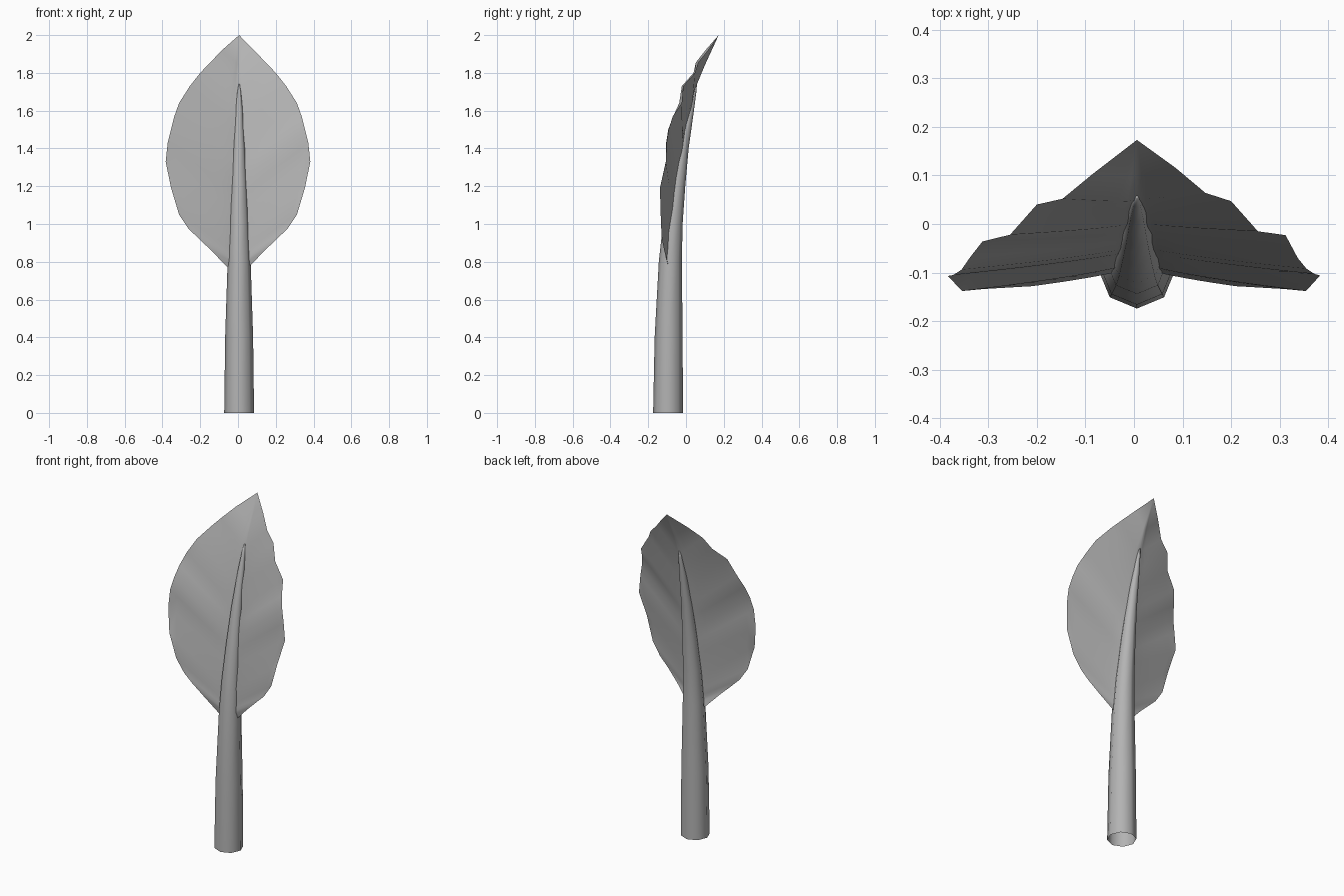
import bpy
import bmesh
import math

cube = bpy.data.objects.get("Cube")
if cube:
    bpy.data.objects.remove(cube, do_unlink=True)

grey = bpy.data.materials.new("plain_grey")
grey.use_nodes = True
colour = (0.45, 0.45, 0.45, 1)
grey.diffuse_color = colour
grey.node_tree.nodes["Principled BSDF"].inputs["Base Color"].default_value = colour


def finish(name, bm):
    """Turn a bmesh into a smooth shaded, coloured object."""
    bmesh.ops.remove_doubles(bm, verts=bm.verts, dist=0.0001)
    mesh = bpy.data.meshes.new(name)
    for face in bm.faces:
        face.smooth = True
    bm.to_mesh(mesh)
    bm.free()
    mesh.materials.append(grey)
    obj = bpy.data.objects.new(name, mesh)
    bpy.context.collection.objects.link(obj)


def bridge(bm, lower, upper, closed=False):
    """Join two rows of vertices with quads."""
    count = len(lower)
    for i in range(count if closed else count - 1):
        j = (i + 1) % count
        bm.faces.new((lower[i], lower[j], upper[j], upper[i]))


# Centre line of stem and midrib: height, depth, stem radius
MID_X = 0.006
spine = [(0, -0.095, 0.079), (0.4, -0.092, 0.074), (0.8, -0.083, 0.061),
         (1.0, -0.07, 0.052), (1.2, -0.046, 0.042), (1.4, -0.017, 0.031),
         (1.6, 0.023, 0.019), (1.7, 0.045, 0.01), (1.74, 0.055, 0.003),
         (1.85, 0.104, 0), (2.0, 0.173, 0)]


def spine_depth(z):
    for (z0, y0, _), (z1, y1, _) in zip(spine, spine[1:]):
        if z <= z1:
            return y0 + (y1 - y0) * (z - z0) / (z1 - z0)
    return spine[-1][1]


# Stem: eight-sided tapering tube, open at the foot
SIDES = 8
bm = bmesh.new()
rings = []
for z, y, radius in spine:
    if radius > 0:
        angles = [math.tau * k / SIDES for k in range(SIDES)]
        rings.append([bm.verts.new((MID_X + radius * math.sin(a),
                                    y - radius * math.cos(a), z)) for a in angles])
for lower, upper in zip(rings, rings[1:]):
    bridge(bm, lower, upper, closed=True)
bm.faces.new(rings[-1])
finish("stem", bm)

# Leaf rim, bottom to top:
# half width, depth, height, vein root height, left ripple, right ripple
rim = [(0.06, -0.093, 0.775, 0.772, 0, 0), (0.14, -0.115, 0.858, 0.78, 0, 0),
       (0.21, -0.128, 0.925, 0.79, 0, 0), (0.262, -0.134, 0.975, 0.81, 0.003, 0.003),
       (0.312, -0.136, 1.05, 0.84, 0.002, 0.002), (0.354, -0.13, 1.19, 0.92, -0.008, -0.008),
       (0.383, -0.119, 1.33, 1.06, 0.013, 0.012), (0.372, -0.106, 1.43, 1.15, 0.003, 0.001),
       (0.355, -0.084, 1.5, 1.22, -0.008, -0.01), (0.337, -0.063, 1.57, 1.3, -0.007, -0.005),
       (0.312, -0.038, 1.64, 1.38, 0.015, 0.002), (0.255, -0.001, 1.73, 1.51, -0.014, -0.021),
       (0.2, 0.035, 1.8, 1.62, 0.012, 0.005), (0.147, 0.071, 1.855, 1.72, -0.007, -0.019),
       (0.085, 0.116, 1.92, 1.84, 0, -0.013)]

# Leaf: veins sweep up and outwards on both sides, rippling towards the rim
COLUMNS = 8
bm = bmesh.new()
for side in (1, -1):
    rows = []
    for i, (width, rim_y, rim_z, root_z, left, right) in enumerate(rim):
        root_y = spine_depth(root_z)
        ripple = left if side > 0 else right
        curl = 0.6 + 0.3 * i / len(rim)
        row = []
        for c in range(COLUMNS + 1):
            s = c / COLUMNS
            x = MID_X * (1 - s) + side * width * s
            y = root_y + (rim_y - root_y) * s ** curl + ripple * s ** 0.5
            row.append(bm.verts.new((x, y, root_z + (rim_z - root_z) * s)))
        rows.append(row[::side])
    for lower, upper in zip(rows, rows[1:]):
        bridge(bm, lower, upper)
    tip = bm.verts.new((MID_X, spine[-1][1], spine[-1][0]))
    for a, b in zip(rows[-1], rows[-1][1:]):
        bm.faces.new((a, b, tip))
finish("leaf", bm)
